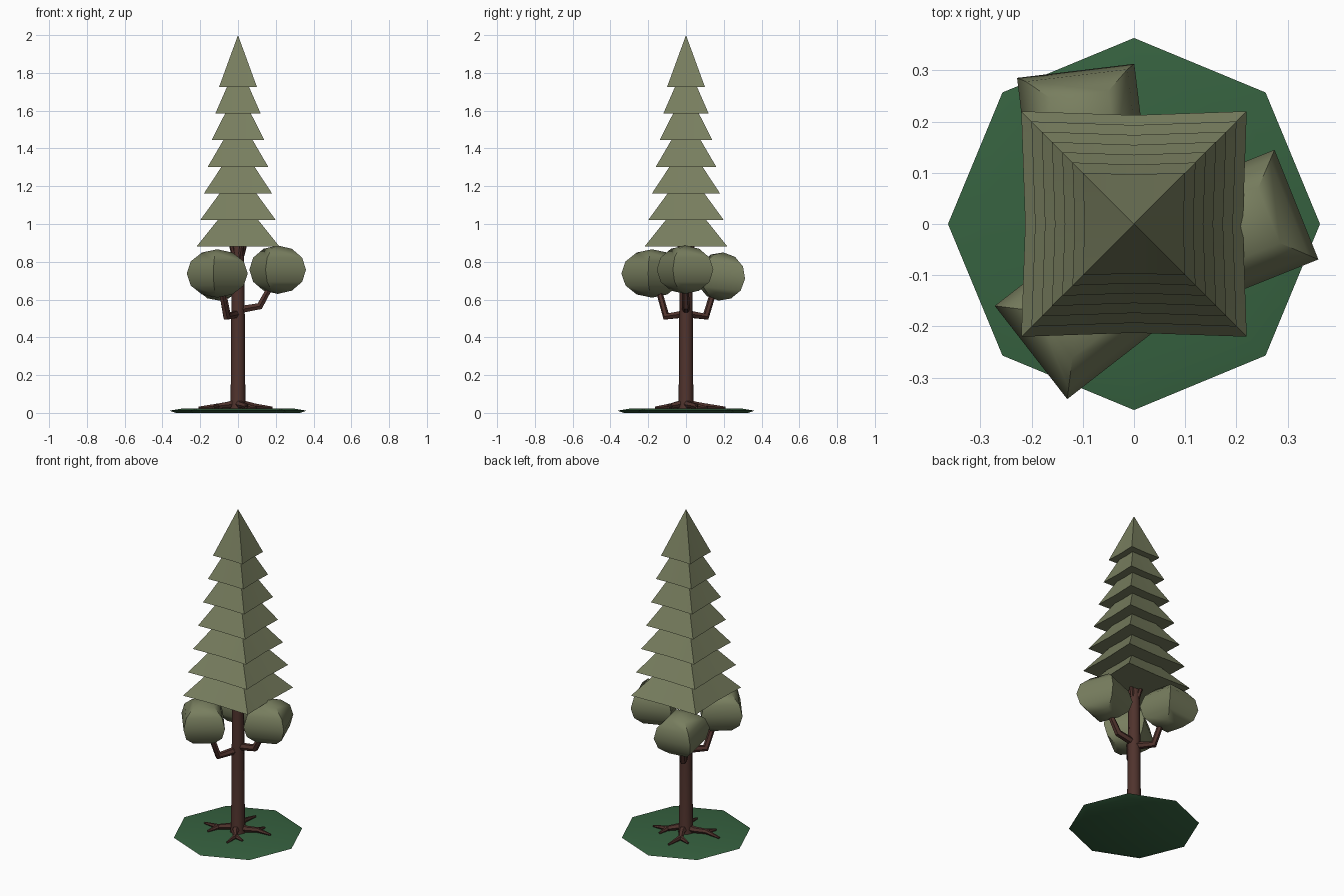
import bpy, bmesh, math
from mathutils import Matrix, Vector

if "Cube" in bpy.data.objects:
    bpy.data.objects.remove(bpy.data.objects["Cube"])


def material(name, rgb):
    m = bpy.data.materials.new(name)
    m.diffuse_color = (*rgb, 1)
    m.use_nodes = True
    m.node_tree.nodes["Principled BSDF"].inputs["Base Color"].default_value = m.diffuse_color
    return m


LEAF = material("olive leaf", (0.188, 0.209, 0.114))
BARK = material("brown bark", (0.080, 0.033, 0.026))
GRASS = material("dark grass", (0.037, 0.122, 0.051))


def finish(ob, mat, angle=40):
    ob.data.materials.clear()
    ob.data.materials.append(mat)
    bpy.ops.object.select_all(action='DESELECT')
    ob.select_set(True)
    bpy.context.view_layer.objects.active = ob
    bpy.ops.object.shade_smooth_by_angle(angle=math.radians(angle))
    return ob


def mesh_object(name, bm, mat, angle=40):
    bmesh.ops.recalc_face_normals(bm, faces=bm.faces)
    me = bpy.data.meshes.new(name)
    bm.to_mesh(me)
    bm.free()
    ob = bpy.data.objects.new(name, me)
    bpy.context.collection.objects.link(ob)
    return finish(ob, mat, angle)


def tube(name, points, mat, resolution=1):
    """Tapered tube through (x, y, z, radius) points."""
    cu = bpy.data.curves.new(name, 'CURVE')
    cu.dimensions = '3D'
    cu.bevel_depth = 1
    cu.bevel_resolution = resolution
    cu.use_fill_caps = True
    sp = cu.splines.new('POLY')
    sp.points.add(len(points) - 1)
    for p, (x, y, z, r) in zip(sp.points, points):
        p.co = (x, y, z, 1)
        p.radius = r
    ob = bpy.data.objects.new(name, cu)
    bpy.context.collection.objects.link(ob)
    bpy.ops.object.select_all(action='DESELECT')
    ob.select_set(True)
    bpy.context.view_layer.objects.active = ob
    bpy.ops.object.convert(target='MESH')
    return finish(bpy.context.view_layer.objects.active, mat, 50)


# Grass disc: thin eight-sided lens
bm = bmesh.new()
rings = []
for r, z in ((0.33, 0.008), (0.363, 0.02), (0.30, 0.03)):
    rings.append([bm.verts.new((r * math.cos(k * math.pi / 4),
                                r * math.sin(k * math.pi / 4), z)) for k in range(8)])
bm.faces.new(rings[0])
bm.faces.new(rings[2])
for a, b in zip(rings, rings[1:]):
    for k in range(8):
        j = (k + 1) % 8
        bm.faces.new((a[k], a[j], b[j], b[k]))
mesh_object("grass_disc", bm, GRASS)

# Trunk and the small twigs under the crown
tube("trunk", [(0, 0, 0.0, 0.046), (0, 0, 0.06, 0.039), (0, 0, 0.5, 0.036),
               (0, 0, 0.95, 0.031)], BARK, 2)
for k in range(4):
    c, s = math.cos(k * math.pi / 2 + 0.5), math.sin(k * math.pi / 2 + 0.5)
    tube("crown_twig", [(0.015 * c, 0.015 * s, 0.80, 0.012),
                        (0.05 * c, 0.05 * s, 0.92, 0.012)], BARK)

# Roots: bent, each with a short fork
for ang, length in ((0.30, 0.19), (1.70, 0.21), (3.26, 0.21), (4.96, 0.17)):
    def at(r, turn, z, rad):
        return (r * math.cos(ang + turn), r * math.sin(ang + turn), z, rad)
    bend = at(length * 0.55, 0.22, 0.036, 0.015)
    tube("root", [at(0.01, 0, 0.05, 0.024), at(0.05, 0, 0.043, 0.019), bend,
                  at(length, 0, 0.028, 0.006)], BARK)
    tube("root_fork", [bend, at(length * 0.8, 0.55, 0.028, 0.006)], BARK)

# Side branches with four-sided leaf clumps: centre, spin, outward tilt, elbow
CLUMPS = (((0.21, -0.005, 0.758), 0.38, 0.0, (0.115, 0.0, 0.565), 0.545),
          ((-0.11, -0.18, 0.738), -0.91, 0.0, (-0.06, -0.105, 0.51), 0.525),
          ((-0.10, 0.185, 0.722), 0.12, 0.10, (-0.055, 0.105, 0.51), 0.525))
for centre, spin, tilt, elbow, z0 in CLUMPS:
    tube("side_branch", [(0, 0, z0, 0.022), (*elbow, 0.021),
                         (centre[0] * 0.85, centre[1] * 0.85, 0.68, 0.016)], BARK)
    bm = bmesh.new()
    bmesh.ops.create_uvsphere(bm, u_segments=4, v_segments=6, radius=1)
    bm.transform(Matrix.Translation(Vector(centre))
                 @ Matrix.Rotation(-tilt, 4, 'X')
                 @ Matrix.Rotation(spin + math.pi / 4, 4, 'Z')
                 @ Matrix.Diagonal((0.163, 0.163, 0.128, 1)))
    mesh_object("leaf_clump", bm, LEAF, 60)

# Crown: seven stacked square pyramids with slightly pinched sides
for i in range(7):
    half, z = 0.22 - 0.02 * i, 0.88 + 0.141 * i
    bm = bmesh.new()
    base = []
    for k in range(8):
        a = k * math.pi / 4
        r = half * (math.sqrt(2) if k % 2 else 0.965)
        base.append(bm.verts.new((r * math.cos(a), r * math.sin(a), z)))
    tip = bm.verts.new((0, 0, z + 0.274))
    bm.faces.new(base)
    for k in range(8):
        bm.faces.new((base[k], base[(k + 1) % 8], tip))
    mesh_object("crown_tier", bm, LEAF, 35)

# Rest the disc on the ground
for ob in bpy.context.scene.objects:
    if ob.name.startswith("trunk"):
        for v in ob.data.vertices:
            v.co.z = max(v.co.z, 0.009)
    ob.data.transform(Matrix.Translation((0, 0, -0.008))
                      if ob.name == "grass_disc" else Matrix.Identity(4))
